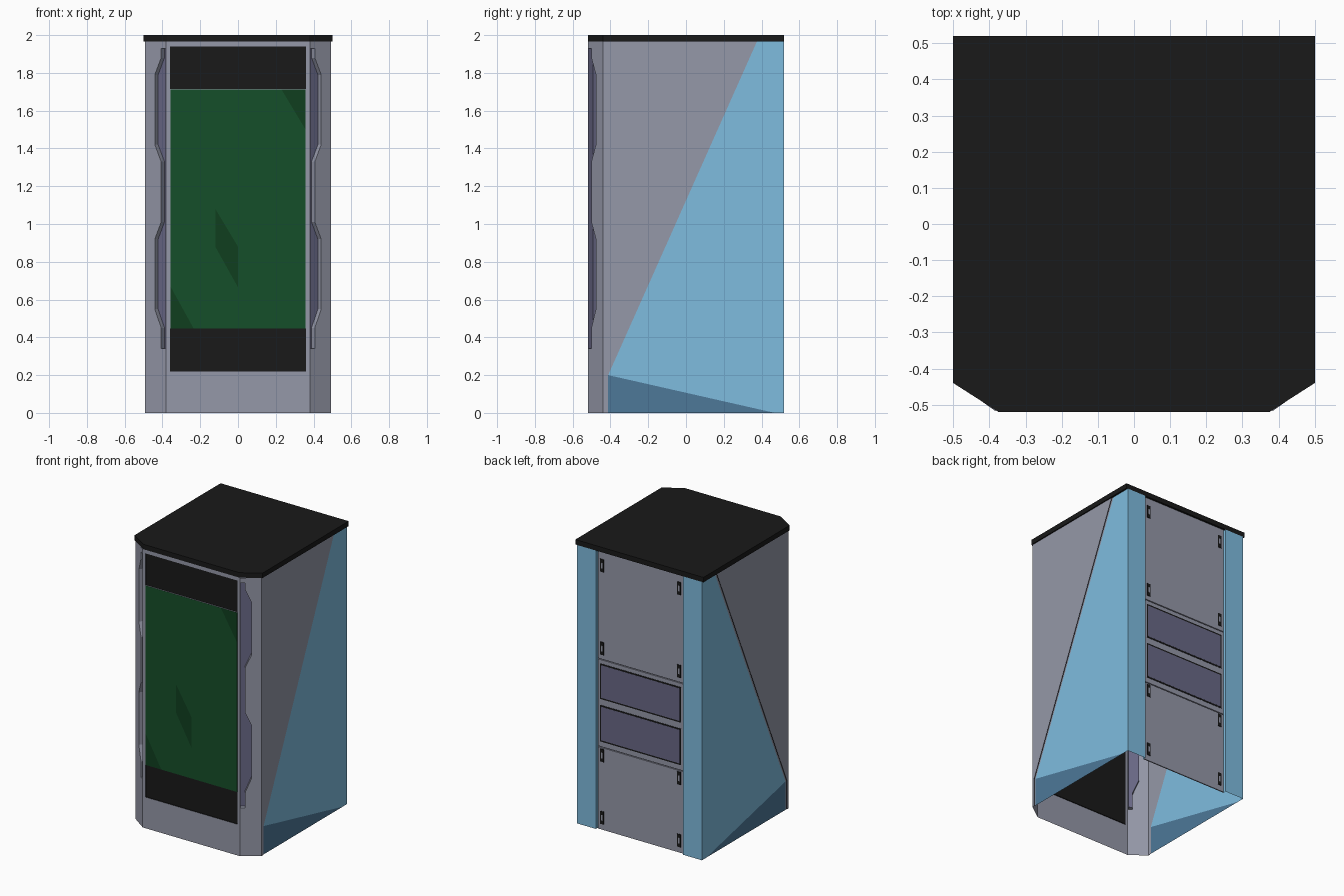
import bpy
import bmesh
from mathutils import Vector

cube = bpy.data.objects.get("Cube")
if cube:
    bpy.data.objects.remove(cube)


def material(name, r, g, b):
    def lin(c):
        c /= 255
        return c / 12.92 if c < 0.04045 else ((c + 0.055) / 1.055) ** 2.4
    col = (lin(r), lin(g), lin(b), 1)
    m = bpy.data.materials.new(name)
    m.use_nodes = True
    m.diffuse_color = col
    m.node_tree.nodes["Principled BSDF"].inputs["Base Color"].default_value = col
    return m


gray = material("cabinet_gray", 149, 152, 168)
blue = material("light_blue", 127, 188, 223)
navy = material("dark_blue", 77, 120, 152)
purple = material("purple_gray", 105, 104, 134)
black = material("black", 25, 25, 25)
green = material("screen_green", 21, 78, 41)
dark_green = material("dark_green", 16, 62, 31)


def sheet(name, polys, mat, outward=True):
    """Object made of separate flat polygons, facing away from the middle."""
    bm = bmesh.new()
    for pts in polys:
        f = bm.faces.new([bm.verts.new(p) for p in pts])
        f.normal_update()
        away = f.calc_center_median() - Vector((0, 0, 1))
        if outward and f.normal.dot(away) < 0:
            f.normal_flip()
    bmesh.ops.remove_doubles(bm, verts=bm.verts, dist=1e-5)
    return finish(name, bm, mat)


def finish(name, bm, mat):
    me = bpy.data.meshes.new(name)
    bm.to_mesh(me)
    bm.free()
    me.materials.append(mat)
    ob = bpy.data.objects.new(name, me)
    bpy.context.collection.objects.link(ob)
    return ob


def box(name, x0, x1, y0, y1, z0, z1, mat):
    bm = bmesh.new()
    bmesh.ops.create_cube(bm, size=1)
    for v in bm.verts:
        v.co = (x1 if v.co.x > 0 else x0, y1 if v.co.y > 0 else y0,
                z1 if v.co.z > 0 else z0)
    return finish(name, bm, mat)


def front_poly(pts, y):
    return [(x, y, z) for x, z in pts]


def rect(x0, x1, z0, z1):
    return [(x0, z0), (x1, z0), (x1, z1), (x0, z1)]


TOP, FRONT, BACK = 1.965, -0.52, 0.52
CORNER, CHAMFER_Y = 0.38, -0.44      # front corner x, chamfer end y
SIDE, LOWER = 0.492, 0.488           # raised gray side and blue side
PILLAR = 0.34                        # inner edge of the rear pillars

# Top slab with chamfered front corners
bm = bmesh.new()
outline = [(-0.375, FRONT), (0.375, FRONT), (0.5, CHAMFER_Y),
           (0.5, BACK), (-0.5, BACK), (-0.5, CHAMFER_Y)]
base = bm.faces.new([bm.verts.new((x, y, TOP)) for x, y in outline])
ext = bmesh.ops.extrude_face_region(bm, geom=[base])
for v in ext["geom"]:
    if isinstance(v, bmesh.types.BMVert):
        v.co.z = 2
bmesh.ops.recalc_face_normals(bm, faces=bm.faces)
finish("top_slab", bm, black)

# Front frame around the recessed display
W, LOW, HIGH, DEEP = 0.36, 0.22, 1.94, FRONT + 0.006
sheet("front_frame", [front_poly(r, FRONT) for r in (
    rect(-CORNER, CORNER, 0, LOW), rect(-CORNER, CORNER, HIGH, TOP),
    rect(-CORNER, -W, LOW, HIGH), rect(W, CORNER, LOW, HIGH))], gray)
loop = rect(-W, W, LOW, HIGH)
display = [front_poly(loop, DEEP)]
for (xa, za), (xb, zb) in zip(loop, loop[1:] + loop[:1]):
    display.append([(xa, FRONT, za), (xb, FRONT, zb), (xb, DEEP, zb), (xa, DEEP, za)])
sheet("display_back_panel", display, black)
GLASS = DEEP - 0.006
box("screen_rim", -W, W, GLASS + 0.0005, DEEP - 0.0005, 0.447, 1.715, gray)
box("screen", -0.358, 0.358, GLASS, DEEP - 0.001, 0.447, 1.713, green)
sheet("screen_marks", [front_poly(p, GLASS - 0.00005) for p in (
    [(0.23, 1.713), (0.358, 1.713), (0.358, 1.5)],
    [(-0.358, 0.67), (-0.358, 0.447), (-0.235, 0.447)],
    [(-0.12, 1.08), (-0.12, 0.88), (0, 0.665), (0, 0.88)])], dark_green)

# Wavy grip outline along the chamfer: (height, fraction across the chamfer)
NARROW, WIDE, START = 0.24, 0.54, 0.03
grip = [(0.34, NARROW), (0.45, NARROW), (0.55, WIDE), (0.92, WIDE), (1.01, NARROW),
        (1.33, NARROW), (1.42, WIDE), (1.79, WIDE), (1.88, NARROW), (1.93, NARROW)]

for s, side in ((1, "left"), (-1, "right")):
    def cham(t, z, deep=0.0):
        """Point on the chamfer, optionally sunk below its surface."""
        x = CORNER + (SIDE - CORNER) * t - 0.588 * deep
        y = FRONT + (CHAMFER_Y - FRONT) * t + 0.809 * deep
        return (s * x, y, z)

    # Chamfer with a sunken grip
    D = 0.03
    z0, z1 = grip[0][0], grip[-1][0]
    skin = [[cham(a, lo), cham(b, lo), cham(b, hi), cham(a, hi)] for a, b, lo, hi in (
        (0, 1, 0, z0), (0, 1, z1, TOP), (0, START, z0, z1))]
    floor, rim = [], []
    for (za, ta), (zb, tb) in zip(grip, grip[1:]):
        skin.append([cham(ta, za), cham(1, za), cham(1, zb), cham(tb, zb)])
        rim.append([cham(ta, za), cham(tb, zb), cham(tb, zb, D), cham(ta, za, D)])
        floor.append([cham(START, za, D), cham(ta, za, D), cham(tb, zb, D), cham(START, zb, D)])
    for z in (z0, z1):
        rim.append([cham(START, z), cham(NARROW, z), cham(NARROW, z, D), cham(START, z, D)])
    sheet(side + "_front_chamfer", skin, gray)
    sheet(side + "_grip_rim", rim, gray, False)
    floor.append([cham(START, z0), cham(START, z1), cham(START, z1, D), cham(START, z0, D)])
    sheet(side + "_grip", floor, purple)

    # Side wall: raised gray triangle, dark step, gray border, blue areas
    def wall(pts, x):
        return [(s * x, y, z) for y, z in pts]

    knee, foot, peak = (-0.412, 0.2), (-0.412, 0), (0.375, TOP)
    seam_top, seam_low, seam_foot = (0.36, TOP), (-0.425, 0.2), (-0.425, 0)
    sheet(side + "_gray_side", [
        wall([(CHAMFER_Y, 0), seam_foot, seam_low, seam_top, (CHAMFER_Y, TOP)], SIDE),
        wall([seam_low, seam_top, peak, knee], LOWER),
        wall([seam_foot, seam_low, knee, foot], LOWER)], gray)
    sheet(side + "_seam_step", [
        wall([seam_low, seam_top], SIDE) + wall([seam_top, seam_low], LOWER),
        wall([seam_foot, seam_low], SIDE) + wall([seam_low, seam_foot], LOWER)], black)
    sheet(side + "_blue_side", [wall([knee, (0.47, 0), (BACK, 0), (BACK, TOP), peak], LOWER)], blue)
    sheet(side + "_dark_blue_side", [wall([foot, (0.47, 0), knee], LOWER)], navy)

    # Rear pillar with the return to the recessed doors
    sheet(side + "_rear_pillar", [
        [(s * x, BACK, z) for x, z in rect(PILLAR, LOWER, 0, TOP)],
        [(s * PILLAR, y, z) for y, z in rect(0.495, BACK, 0, TOP)]], blue)

# Rear doors over a backing sheet, with narrow gaps between them
sheet("rear_backing", [front_poly(rect(-PILLAR, PILLAR, 0, TOP), 0.498)], gray)
for name, lo, hi in (("lower_rear_door", 0.0, 0.578), ("vent_panel", 0.584, 1.197),
                     ("upper_rear_door", 1.203, TOP)):
    box(name, -0.334, 0.334, 0.499, 0.506, lo, hi, gray)
for name, lo, hi in (("lower_vent", 0.62, 0.877), ("upper_vent", 0.92, 1.17)):
    box(name + "_edge", -0.315, 0.315, 0.505, 0.508, lo, hi, black)
    box(name, -0.307, 0.307, 0.506, 0.5085, lo + 0.01, hi - 0.01, purple)

# Door latches
for x in (-0.3, 0.3):
    for i, z in enumerate((0.085, 0.525, 1.28, 1.865)):
        box(f"latch_{i}", x - 0.014, x + 0.014, 0.505, 0.51, z - 0.045, z + 0.045, black)
        box(f"latch_core_{i}", x - 0.006, x + 0.006, 0.506, 0.511, z - 0.02, z + 0.02, gray)
